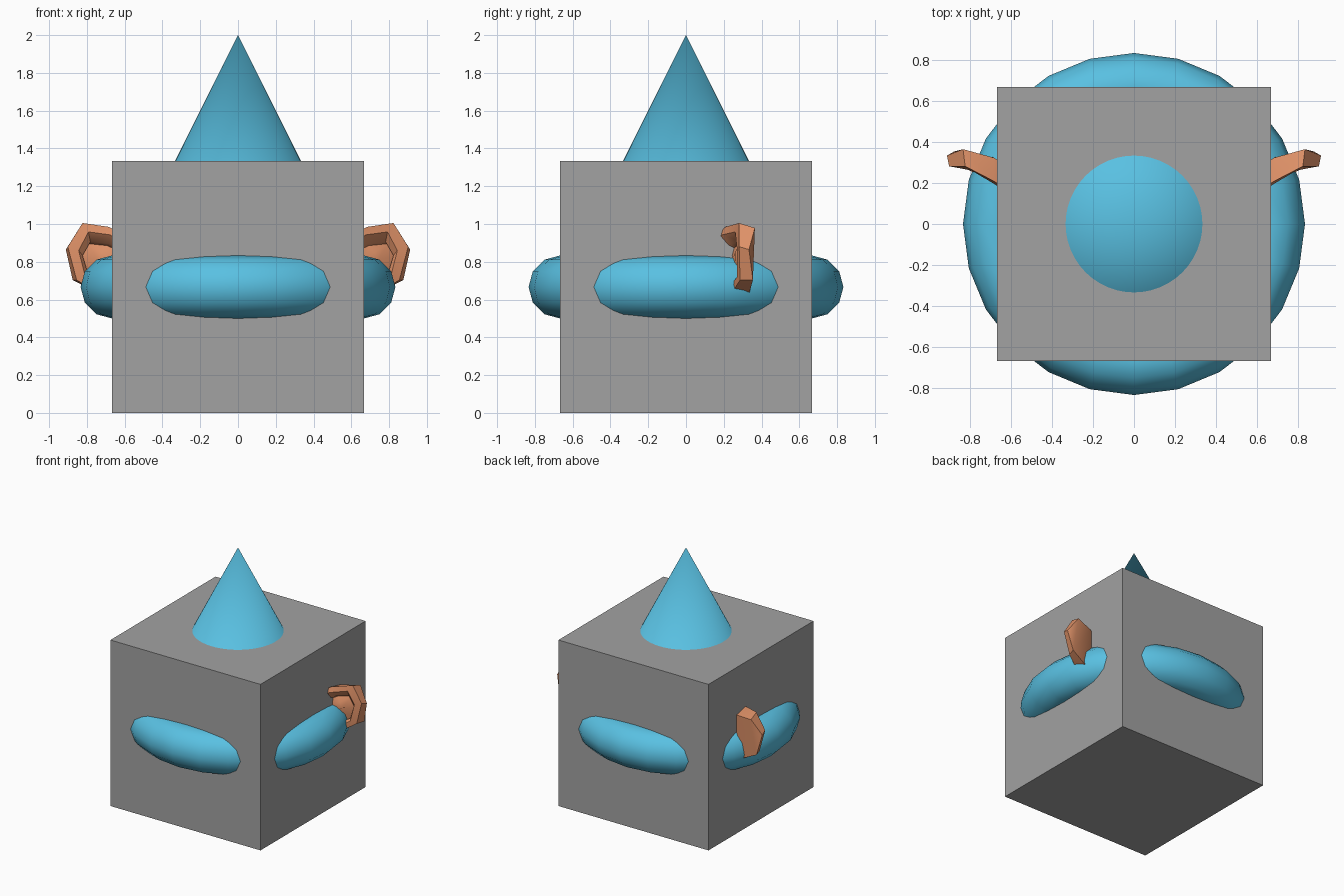
import bpy
import math

if "Cube" in bpy.data.objects:
    bpy.data.objects.remove(bpy.data.objects["Cube"])

S = 2 / 3  # every part is a unit primitive scaled to two thirds


def material(name, rgb):
    m = bpy.data.materials.new(name)
    m.diffuse_color = (*rgb, 1)
    m.use_nodes = True
    m.node_tree.nodes["Principled BSDF"].inputs["Base Color"].default_value = m.diffuse_color
    return m


blue = material("sky_blue", (0.10, 0.53, 0.76))
grey = material("mid_grey", (0.36, 0.36, 0.36))
coral = material("coral", (0.75, 0.29, 0.14))


def finish(name, mat, smooth=True):
    ob = bpy.context.object
    ob.name = name
    ob.data.materials.clear()
    ob.data.materials.append(mat)
    if smooth:
        bpy.ops.object.shade_smooth_by_angle(angle=math.radians(40))
    return ob


# Block
bpy.ops.mesh.primitive_cube_add(size=2 * S, location=(0, 0, S))
finish("block", grey, smooth=False)

# Cone rising through the top of the block
bpy.ops.mesh.primitive_cone_add(vertices=48, radius1=S, radius2=0, depth=2 * S,
                                location=(0, 0, 2 * S))
finish("cone", blue)

# Ring bulging out of the four sides
bpy.ops.mesh.primitive_torus_add(major_segments=24, minor_segments=12,
                                 major_radius=S, minor_radius=S / 4,
                                 location=(0, 0, S))
finish("ring", blue)

# Head inside the block, only the ears stick out
bpy.ops.mesh.primitive_monkey_add(size=2 * S, location=(0, 0, S))
finish("eared_head", coral)
